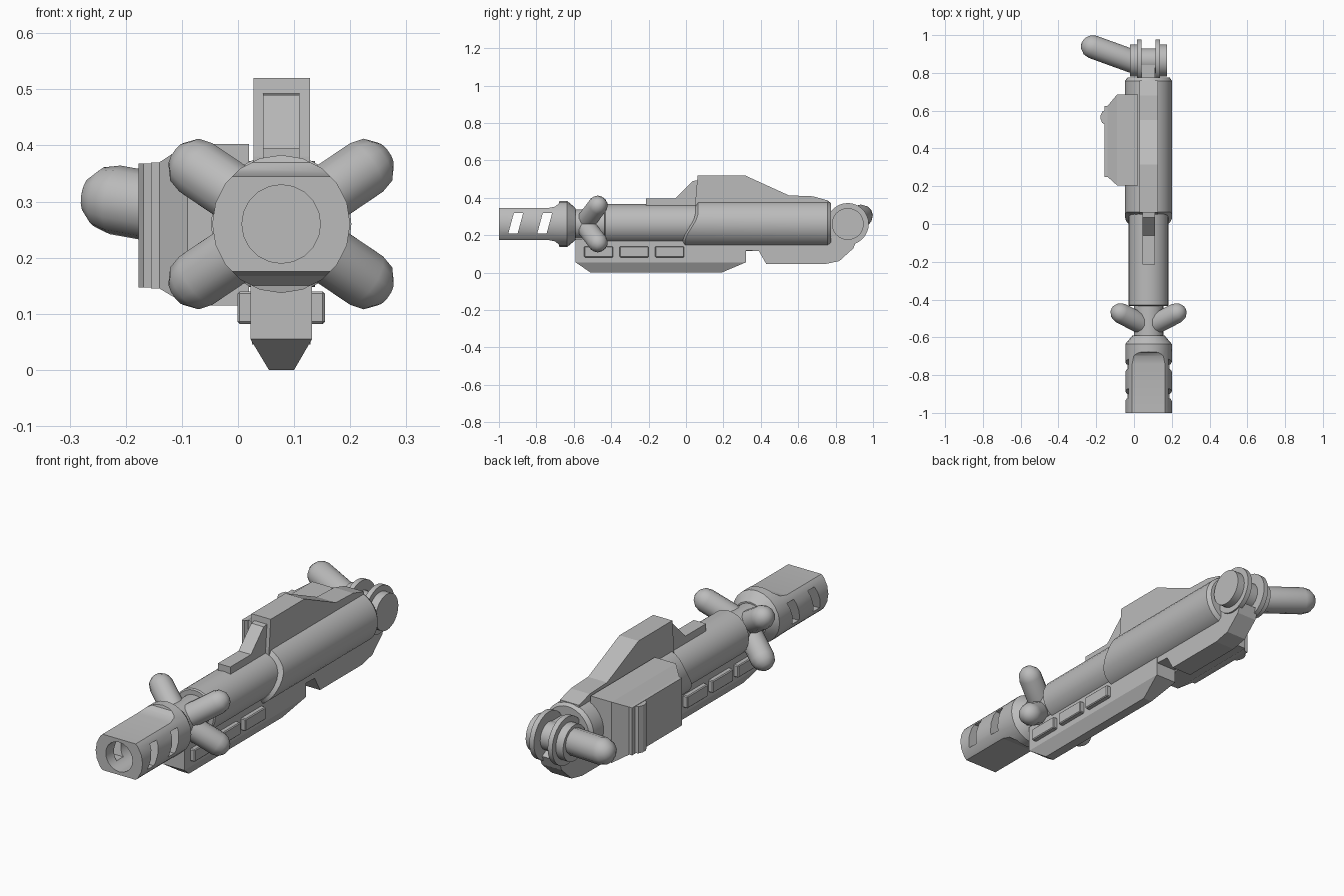
import bpy, bmesh, math
from mathutils import Vector

cube = bpy.data.objects.get("Cube")
if cube:
    bpy.data.objects.remove(cube, do_unlink=True)

CX, CZ = 0.077, 0.26  # barrel axis

gray = bpy.data.materials.new("plain_gray")
gray.use_nodes = True
gray.diffuse_color = (0.5, 0.5, 0.5, 1)
gray.node_tree.nodes["Principled BSDF"].inputs["Base Color"].default_value = gray.diffuse_color


def finish(name, bm):
    bmesh.ops.recalc_face_normals(bm, faces=bm.faces)
    mesh = bpy.data.meshes.new(name)
    bm.to_mesh(mesh)
    bm.free()
    mesh.materials.append(gray)
    ob = bpy.data.objects.new(name, mesh)
    bpy.context.collection.objects.link(ob)
    return ob


def activate(ob):
    bpy.ops.object.select_all(action='DESELECT')
    ob.select_set(True)
    bpy.context.view_layer.objects.active = ob


def smooth(ob):
    activate(ob)
    bpy.ops.object.shade_smooth_by_angle(angle=math.radians(32))


def loft(name, rings):
    """Bridge equal-length loops of points and cap both ends."""
    bm = bmesh.new()
    loops = [[bm.verts.new(p) for p in ring] for ring in rings]
    n = len(loops[0])
    for a, b in zip(loops, loops[1:]):
        for i in range(n):
            j = (i + 1) % n
            bm.faces.new((a[i], a[j], b[j], b[i]))
    bm.faces.new(loops[0])
    bm.faces.new(loops[-1])
    return finish(name, bm)


def prism(name, pts, x0, x1):
    """Extrude a (y, z) profile along x."""
    return loft(name, [[(x, y, z) for y, z in pts] for x in (x0, x1)])


def lathe(name, profile, origin, direction, sides=24):
    """Revolve (distance, radius) pairs about a direction."""
    d = Vector(direction).normalized()
    rot = d.to_track_quat('Z', 'Y')
    rings = []
    for dist, r in profile:
        angles = [2 * math.pi * i / sides for i in range(sides)]
        rings.append([Vector(origin) + rot @ Vector((r * math.cos(a), r * math.sin(a), dist))
                      for a in angles])
    ob = loft(name, rings)
    smooth(ob)
    return ob


def capsule(name, start, tip, r, sides):
    """Rod with a rounded outer end centred on tip."""
    axis = Vector(tip) - Vector(start)
    n = axis.length
    dome = [(n + r * math.sin(a), r * math.cos(a)) for a in map(math.radians, (0, 30, 60, 80))]
    return lathe(name, [(0, r)] + dome, start, axis, sides)


def box(name, x, y, z):
    return prism(name, [(y[0], z[0]), (y[1], z[0]), (y[1], z[1]), (y[0], z[1])], *x)


def bevel(ob, width):
    m = ob.modifiers.new("bevel", 'BEVEL')
    m.width, m.segments = width, 1
    activate(ob)
    bpy.ops.object.modifier_apply(modifier=m.name)


def cut(ob, cutter):
    m = ob.modifiers.new("cut", 'BOOLEAN')
    m.operation, m.object, m.solver = 'DIFFERENCE', cutter, 'EXACT'
    activate(ob)
    bpy.ops.object.modifier_apply(modifier=m.name)
    bpy.data.objects.remove(cutter, do_unlink=True)


axis_y = (CX, 0, CZ)

# Muzzle brake: flats above and below, bore, and two slanted slots
muzzle = lathe("muzzle_brake", [(-1, .123), (-.635, .123), (-.59, .085)], axis_y, (0, 1, 0), 20)
flat = [(-1.1, .085), (-.74, .085), (-.70, .093), (-.68, .11), (-.67, .15), (-.67, .3), (-1.1, .3)]
for s in (1, -1):
    cut(muzzle, prism("flat_cutter", [(y, CZ + s * h) for y, h in flat], -.3, .5))
cut(muzzle, lathe("bore_cutter", [(-1.1, .07), (-.66, .07)], axis_y, (0, 1, 0), 20))
for y in (-.95, -.795):
    slot = [(y, .21), (y + .05, .21), (y + .08, .32), (y + .03, .32)]
    cut(muzzle, prism("slot_cutter", slot, -.3, .5))
smooth(muzzle)

# Barrel and its thinner neck
lathe("barrel_neck", [(-.6, .078), (-.42, .078)], axis_y, (0, 1, 0))
lathe("barrel", [(-.435, .1), (-.43, .106), (.08, .106)], axis_y, (0, 1, 0))

# Four splayed pegs
for sx in (1, -1):
    for sz in (1, -1):
        capsule("barrel_peg", (CX + sx * .025, -.535, CZ + sz * .015),
                (CX + sx * .148, -.472, CZ + sz * .098), .054, 12)

# Main housing with a front edge that sweeps back towards the top
housing = lathe("main_housing", [(0, .108), (.012, .125), (.757, .125), (.775, .112)],
                axis_y, (0, 1, 0), 32)
for v in housing.data.vertices:
    if v.co.y < .1:
        t = min(1, max(0, (v.co.z - .16) / .16))
        v.co.y += -.018 + .07 * t * t * (3 - 2 * t)

# Top fin and sight rail
prism("top_fin", [(.05, .3), (.05, .38), (.062, .52), (.315, .52), (.55, .413),
                  (.68, .408), (.76, .385), (.76, .3)], .028, .128)
prism("sight_rail", [(-.215, .34), (-.215, .395), (-.06, .395), (.035, .49),
                     (.08, .495), (.08, .34)], .045, .11)

# Lower rail with tapered keel and side plates
box("lower_rail", (.022, .132), (-.59, .32), (.055, .18))


def rect(x, y, z):
    return [(x[0], y[0], z), (x[1], y[0], z), (x[1], y[1], z), (x[0], y[1], z)]


loft("lower_keel", [rect((.022, .132), (-.59, .32), .055), rect((.055, .1), (-.51, .19), 0)])
for k in range(3):
    y = -.545 + k * .19
    for s in (1, -1):
        plate = box("side_plate", sorted((CX + s * .05, CX + s * .078)), (y, y + .155), (.082, .14))
        bevel(plate, .004)

# Rear lower guard
prism("rear_guard", [(.3, .2), (.3, .12), (.39, .115), (.43, .045), (.74, .045), (.82, .062),
                     (.895, .13), (.915, .18), (.8, .25)], .025, .129)

# Side box: a block whose outer face tapers in
def side_rect(x, y, z):
    return [(x, y[0], z[0]), (x, y[1], z[0]), (x, y[1], z[1]), (x, y[0], z[1])]


loft("side_box", [side_rect(.02, (.205, .685), (.115, .403)),
                  side_rect(-.09, (.205, .685), (.115, .403)),
                  side_rect(-.14, (.25, .625), (.145, .37)),
                  side_rect(-.155, (.25, .625), (.145, .37))])
loft("side_box_rib", [[(-.15, .525, z), (-.168, .535, z), (-.177, .555, z), (-.177, .575, z),
                       (-.168, .595, z), (-.15, .605, z)] for z in (.147, .368)])

# Rear hinge: bracket, hub, two discs and end caps
HY = .865
box("hinge_bracket", (.04, .112), (.74, HY), (.2, .32))
lathe("hinge_hub", [(.03, .065), (.12, .065)], (0, HY, CZ), (1, 0, 0))
for s in (1, -1):
    hinge_centre = (CX, HY, CZ)
    lathe("hinge_disc", [(.036, .112), (.06, .112)], hinge_centre, (s, 0, 0), 32)
    lathe("hinge_cap", [(.05, .085), (.098, .085)], hinge_centre, (s, 0, 0), 32)

# Rear handle
capsule("rear_handle", (.01, .855, .262), (-.219, .938, .303), .062, 12)
